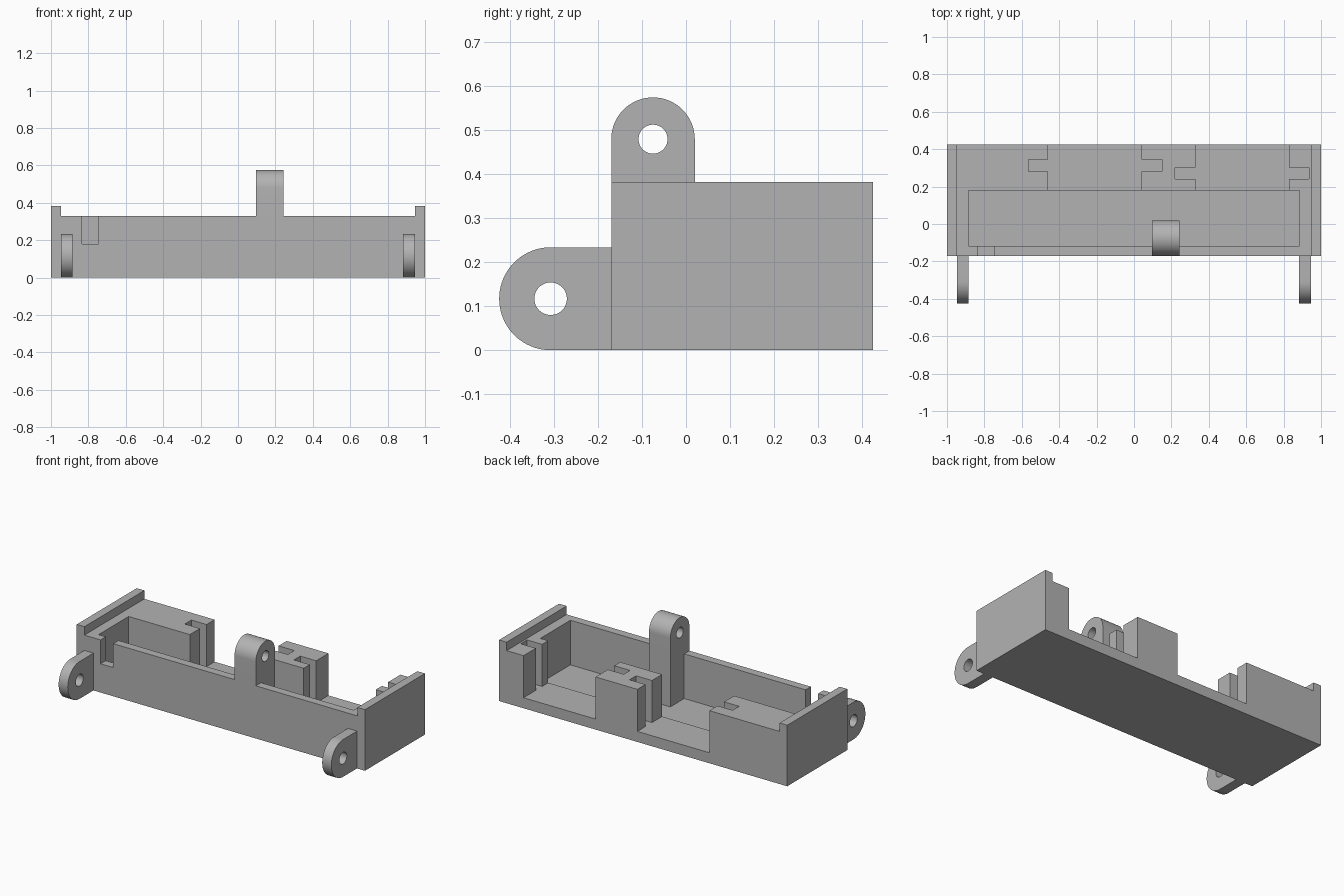
import bpy, bmesh, math

default = bpy.data.objects.get("Cube")
if default:
    bpy.data.objects.remove(default, do_unlink=True)

grey = bpy.data.materials.new("plain grey")
grey.use_nodes = True
colour = (0.45, 0.45, 0.45, 1)
grey.diffuse_color = colour
grey.node_tree.nodes["Principled BSDF"].inputs["Base Color"].default_value = colour


def prism(name, outline, x0, x1):
    """Extrude a (y, z) outline along x."""
    bm = bmesh.new()
    face = bm.faces.new([bm.verts.new((x0, y, z)) for y, z in outline])
    new = bmesh.ops.extrude_face_region(bm, geom=[face])["geom"]
    bmesh.ops.translate(bm, vec=(x1 - x0, 0, 0),
                        verts=[v for v in new if isinstance(v, bmesh.types.BMVert)])
    bmesh.ops.recalc_face_normals(bm, faces=bm.faces)
    mesh = bpy.data.meshes.new(name)
    bm.to_mesh(mesh)
    bm.free()
    mesh.materials.append(grey)
    obj = bpy.data.objects.new(name, mesh)
    bpy.context.collection.objects.link(obj)
    return obj


def box(name, x0, x1, y0, y1, z0, z1):
    return prism(name, [(y0, z0), (y1, z0), (y1, z1), (y0, z1)], x0, x1)


def arc(y, z, r, start, end, steps):
    angles = [math.radians(start + (end - start) * i / steps) for i in range(steps + 1)]
    return [(y + r * math.cos(a), z + r * math.sin(a)) for a in angles]


def combine(target, other, operation):
    """Apply a boolean and discard the helper."""
    mod = target.modifiers.new("boolean", "BOOLEAN")
    mod.operation = operation
    mod.solver = "EXACT"
    mod.object = other
    bpy.context.view_layer.objects.active = target
    bpy.ops.object.modifier_apply(modifier=mod.name)
    bpy.data.objects.remove(other, do_unlink=True)


def drill(target, y, z, r, x0, x1):
    combine(target, prism("hole_cutter", arc(y, z, r, 0, 360, 48)[:-1], x0, x1), "DIFFERENCE")


FRONT, BACK, TOP, LIP = -0.17, 0.425, 0.33, 0.383
SHELF, FLOOR, INNER = 0.066, 0.05, 0.18

# Tray body with raised lips at both ends
tray = box("tray", -1, 1, FRONT, BACK, 0, LIP)
cuts = [
    (-0.947, 0.947, -1, 1, TOP, 1),                      # between the lips
    (-0.885, 0.885, -0.118, INNER, FLOOR, 1),            # main cavity
    (-0.46, 0.04, INNER - 0.1, 1, SHELF, 1),             # rear openings
    (0.33, 0.83, INNER - 0.1, 1, SHELF, 1),
    (-0.565, -0.4, 0.28, 0.345, SHELF, 1),               # rear slots
    (0, 0.15, 0.28, 0.345, SHELF, 1),
    (0.22, 0.4, 0.24, 0.303, SHELF, 1),
    (0.8, 0.935, 0.24, 0.303, SHELF, 1),
    (-0.835, -0.747, -1, -0.1, 0.18, 1),                 # front wall notch
]
for cut in cuts:
    combine(tray, box("cutter", *cut), "DIFFERENCE")

# Upright post with a rounded, drilled top
post = prism("post", [(FRONT, 0.02), (0.02, 0.02)] + arc(-0.075, 0.48, 0.095, 0, 180, 32), 0.095, 0.243)
drill(post, -0.075, 0.48, 0.033, 0, 0.4)
combine(tray, post, "UNION")

# Drilled hinge ears on the front
for name, x0 in (("right_ear", -0.947), ("left_ear", 0.882)):
    ear = prism(name, [(FRONT, 0), (FRONT, 0.234)] + arc(-0.308, 0.117, 0.117, 90, 270, 40), x0, x0 + 0.063)
    drill(ear, -0.308, 0.117, 0.037, x0 - 0.1, x0 + 0.2)

# Smooth the rounded faces only
bpy.ops.object.select_all(action="DESELECT")
for obj in bpy.context.scene.objects:
    if obj.type == "MESH" and obj.name in ("tray", "right_ear", "left_ear"):
        obj.select_set(True)
bpy.context.view_layer.objects.active = tray
bpy.ops.object.shade_smooth_by_angle(angle=math.radians(30))
